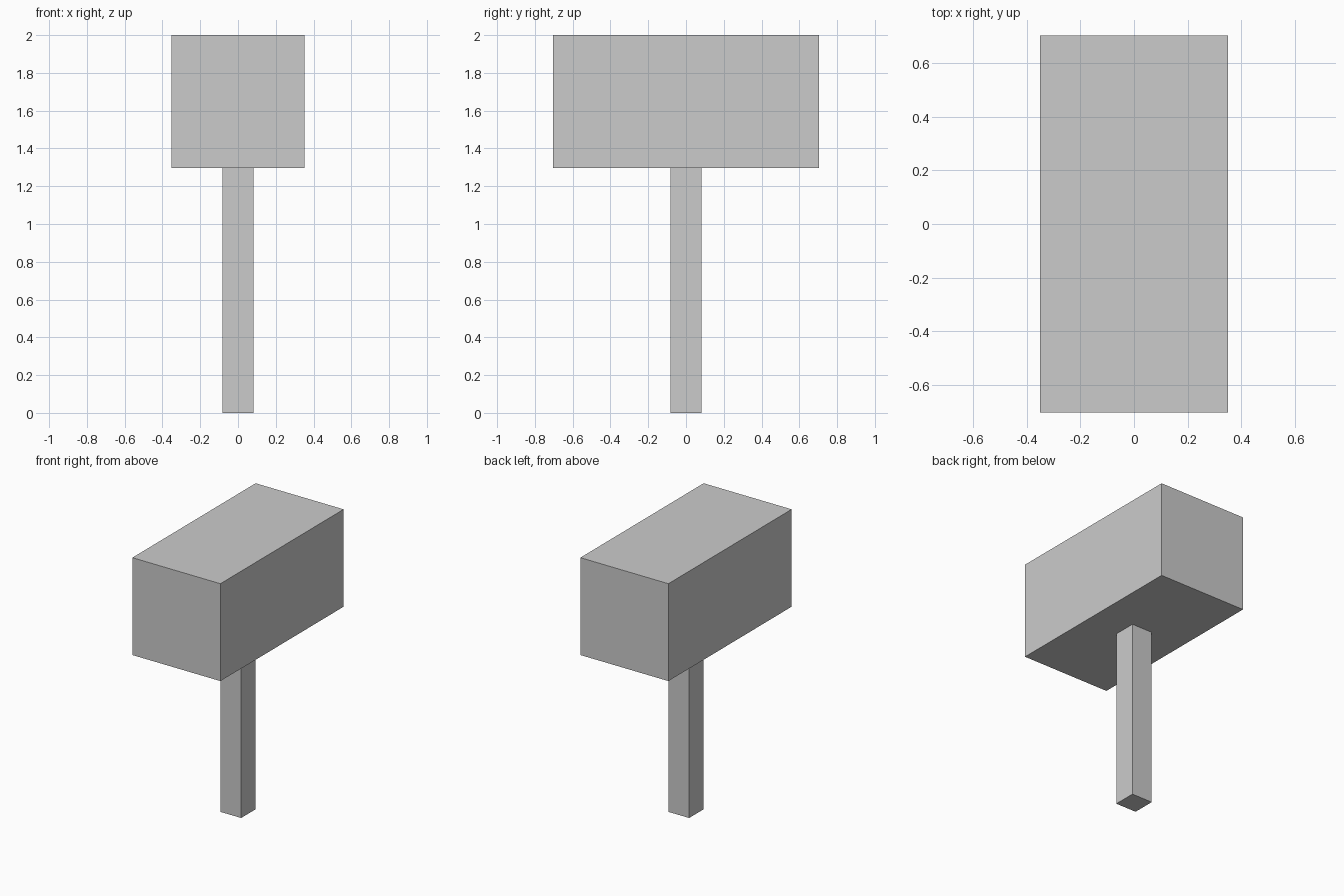
import bpy

if "Cube" in bpy.data.objects:
    bpy.data.objects.remove(bpy.data.objects["Cube"])


def box(name, size_x, size_y, z_low, z_high):
    """Add a box centred on the z axis between two heights."""
    bpy.ops.mesh.primitive_cube_add(size=1, location=(0, 0, (z_low + z_high) / 2))
    obj = bpy.context.object
    obj.name = name
    obj.scale = (size_x, size_y, z_high - z_low)
    bpy.ops.object.transform_apply(location=False, rotation=False, scale=True)
    return obj


HEAD_BOTTOM = 1.297

# Square handle standing on the ground
box("handle", 0.166, 0.166, 0.0, HEAD_BOTTOM)

# Block head, twice as long as it is wide
box("hammer_head", 0.703, 1.406, HEAD_BOTTOM, 2.0)
